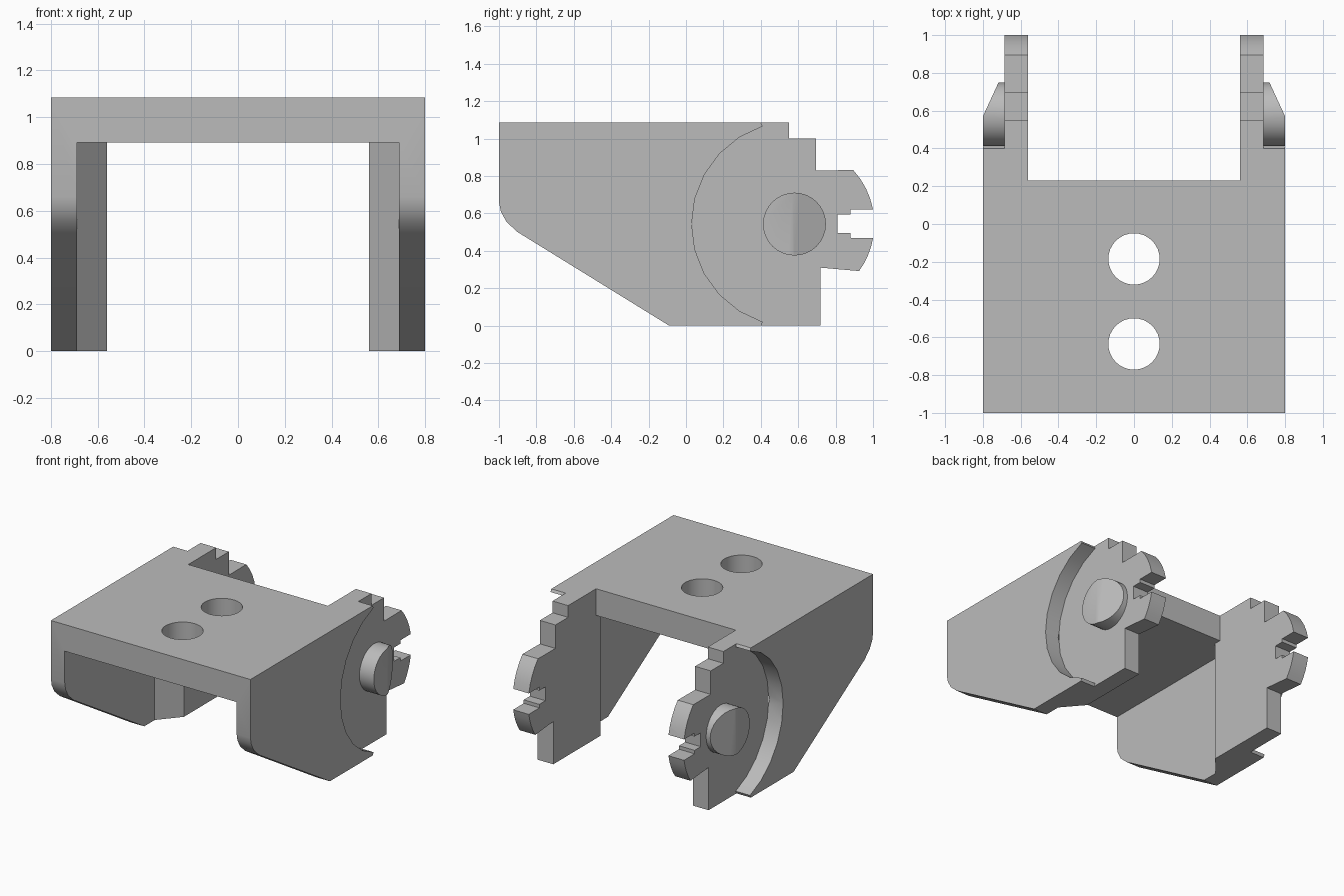
import bpy, bmesh
from math import sin, cos, radians
from mathutils import Vector

cube = bpy.data.objects.get("Cube")
if cube:
    bpy.data.objects.remove(cube, do_unlink=True)

grey = bpy.data.materials.new("plain grey")
grey.use_nodes = True
grey.diffuse_color = (0.5, 0.5, 0.5, 1)
grey.node_tree.nodes["Principled BSDF"].inputs["Base Color"].default_value = (0.5, 0.5, 0.5, 1)

HUB_Y, HUB_Z = 0.58, 0.543
TOP = 1.085


def arc(radius, start, end, steps):
    """Points around the hub, angles measured from +y towards +z."""
    angles = [radians(start + (end - start) * i / steps) for i in range(steps + 1)]
    return [(HUB_Y + radius * cos(a), HUB_Z + radius * sin(a)) for a in angles]


def make_object(name, bm):
    bmesh.ops.recalc_face_normals(bm, faces=bm.faces)
    mesh = bpy.data.meshes.new(name)
    bm.to_mesh(mesh)
    bm.free()
    mesh.materials.append(grey)
    obj = bpy.data.objects.new(name, mesh)
    bpy.context.collection.objects.link(obj)
    return obj


def prism(points, low, high, axis):
    """Extrude a closed outline along x (outline in y, z) or z (outline in x, y)."""
    bm = bmesh.new()
    place = (lambda p: (low, *p)) if axis == "x" else (lambda p: (*p, low))
    face = bm.faces.new([bm.verts.new(place(p)) for p in points])
    new = bmesh.ops.extrude_face_region(bm, geom=[face])["geom"]
    shift = Vector((high - low, 0, 0) if axis == "x" else (0, 0, high - low))
    bmesh.ops.translate(bm, vec=shift, verts=[v for v in new if isinstance(v, bmesh.types.BMVert)])
    return bm


def activate(obj):
    bpy.ops.object.select_all(action="DESELECT")
    obj.select_set(True)
    bpy.context.view_layer.objects.active = obj


def cut(target, bm):
    cutter = make_object("cutter", bm)
    cutter.hide_render = True
    mod = target.modifiers.new("cut", "BOOLEAN")
    mod.operation, mod.solver, mod.object = "DIFFERENCE", "EXACT", cutter
    activate(target)
    bpy.ops.object.modifier_apply(modifier=mod.name)
    bpy.data.objects.remove(cutter, do_unlink=True)


# Side outline with rounded nose, stepped back edge and toothed hub
profile = [(-1, TOP), (-1, 0.66), (-0.99, 0.61), (-0.96, 0.555), (-0.9, 0.5), (-0.09, 0),
           (0.72, 0), (0.72, 0.31)]
profile += arc(0.427, -36, -10, 4)
profile += [(0.88, 0.47), (0.88, 0.495), (0.81, 0.495), (0.81, 0.595), (0.88, 0.595), (0.88, 0.62)]
profile += arc(0.427, 10.4, 42.5, 4)
profile += [(0.695, 0.83), (0.695, 1.0), (0.55, 1.0), (0.55, TOP)]
bracket = make_object("bracket", prism(profile, -0.8, 0.8, "x"))

# Space between the side walls, which step inwards through a slanted face
half = [(0.689, -1.2), (0.689, 0.03), (0.56, 0.18), (0.56, 1.2)]
cut(bracket, prism(half + [(-x, y) for x, y in reversed(half)], -0.2, 0.892, "z"))

# Open notch at the back of the deck
cut(bracket, prism([(-0.56, 0.23), (0.56, 0.23), (0.56, 1.2), (-0.56, 1.2)], 0.5, 1.3, "z"))

# Round recess in the outside of each wall
recess = [(0.4, 1.3), (0.4, TOP)] + arc(0.55, 108, 252, 10) + [(0.4, 0), (0.4, -0.2), (1.2, -0.2), (1.2, 1.3)]
for low, high in ((0.685, 0.9), (-0.9, -0.685)):
    cut(bracket, prism(recess, low, high, "x"))

# Two holes through the deck
for centre in (-0.185, -0.635):
    ring = [radians(i * 360 / 32) for i in range(32)]
    cut(bracket, prism([(0.136 * cos(a), centre + 0.136 * sin(a)) for a in ring], 0.5, 1.3, "z"))


# Pivot pegs with a sloped outer end
def peg(name, side):
    bm = prism(arc(0.168, 0, 360, 32)[:-1], 0.67, 0.8, "x")
    geom = bm.verts[:] + bm.edges[:] + bm.faces[:]
    result = bmesh.ops.bisect_plane(bm, geom=geom, plane_co=(0.8, 0.57, 0),
                                    plane_no=(0.18, 0.083, 0), clear_outer=True)
    rim = [e for e in result["geom_cut"] if isinstance(e, bmesh.types.BMEdge)]
    bmesh.ops.holes_fill(bm, edges=rim)
    bmesh.ops.scale(bm, vec=(side, 1, 1), verts=bm.verts)
    return make_object(name, bm)


for obj in (bracket, peg("left_peg", 1), peg("right_peg", -1)):
    activate(obj)
    bpy.ops.object.shade_smooth_by_angle(angle=radians(30))
